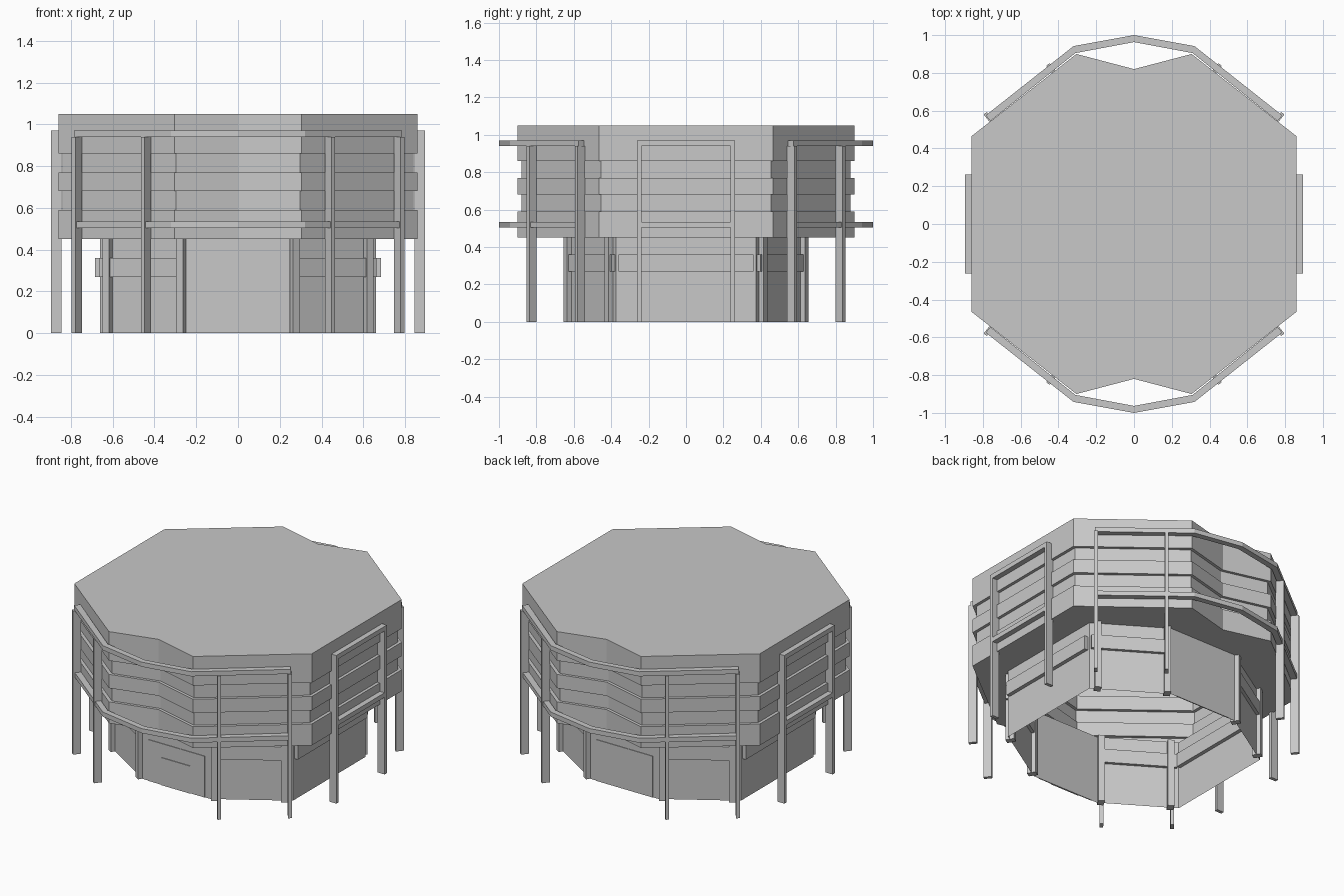
import bpy, bmesh, math
from mathutils import Vector, Matrix

cube = bpy.data.objects.get("Cube")
if cube:
    bpy.data.objects.remove(cube, do_unlink=True)

grey = bpy.data.materials.new("plain grey")
grey.use_nodes = True
tone = (0.58, 0.58, 0.58, 1)
grey.diffuse_color = tone
grey.node_tree.nodes["Principled BSDF"].inputs["Base Color"].default_value = tone


def finish(name, bm):
    mesh = bpy.data.meshes.new(name)
    bm.to_mesh(mesh)
    bm.free()
    mesh.materials.append(grey)
    obj = bpy.data.objects.new(name, mesh)
    bpy.context.collection.objects.link(obj)
    return obj


def outline(side_x, side_y, end_x, end_y, mid_y):
    """Ten-sided plan, mirrored in x and y, counter-clockwise."""
    half = [(side_x, -side_y), (side_x, side_y), (end_x, end_y), (0, mid_y), (-end_x, end_y)]
    return half + [(-x, -y) for x, y in half]


def shell(name, rings, cap=False):
    """Skin a stack of (plan, scale, z) rings."""
    bm = bmesh.new()
    loops = [[bm.verts.new((x * s, y * s, z)) for x, y in plan] for plan, s, z in rings]
    for low, high in zip(loops, loops[1:]):
        n = len(low)
        for i in range(n):
            j = (i + 1) % n
            bm.faces.new((low[i], low[j], high[j], high[i]))
    if cap:
        bm.faces.new(loops[-1])
    return finish(name, bm)


def box(name, centre, size, angle=0):
    bm = bmesh.new()
    bmesh.ops.create_cube(bm, size=1)
    m = Matrix.Translation(centre) @ Matrix.Rotation(angle, 4, "Z") @ Matrix.Diagonal((*size, 1))
    bmesh.ops.transform(bm, matrix=m, verts=bm.verts)
    return finish(name, bm)


def beam(name, a, b, z0, z1, depth):
    """Upright board between two plan points."""
    a, b = Vector(a), Vector(b)
    d, mid = b - a, (a + b) / 2
    return box(name, (mid.x, mid.y, (z0 + z1) / 2), (d.length, depth, z1 - z0),
               math.atan2(d.y, d.x))


def strip(name, inner, outer, z0, z1):
    """Flat bent rail between an inner and an outer path."""
    bm = bmesh.new()
    rows = [[bm.verts.new((x, y, z)) for x, y in path]
            for path, z in ((inner, z0), (outer, z0), (outer, z1), (inner, z1))]
    for r in range(4):
        p, q = rows[r], rows[(r + 1) % 4]
        for i in range(len(p) - 1):
            bm.faces.new((p[i], p[i + 1], q[i + 1], q[i]))
    for k in (0, -1):
        bm.faces.new([row[k] for row in rows])
    bmesh.ops.recalc_face_normals(bm, faces=bm.faces)
    return finish(name, bm)


upper = outline(0.86, 0.465, 0.305, 0.9, 0.82)
lower = outline(0.66, 0.375, 0.245, 0.635, 0.635)
FLOOR, ROOF = 0.45, 1.05

# Ground storey, open below
shell("lower_walls", [(lower, 1, 0), (lower, 1, FLOOR)])

# Upper storey: overhang, walls with two recessed bands, roof
rings = [(lower, 1, FLOOR), (upper, 1, FLOOR)]
for z0, z1 in ((0.59, 0.68), (0.77, 0.86)):
    rings += [(upper, 1, z0), (upper, 0.977, z0), (upper, 0.977, z1), (upper, 1, z1)]
rings.append((upper, 1, ROOF))
shell("upper_storey", rings, cap=True)

# Belts on the side and diagonal ground walls, posts at the diagonal ends
for sx in (1, -1):
    beam("side_belt", (sx * 0.66, -0.36), (sx * 0.66, 0.36), 0.27, 0.36, 0.05)
    for sy in (1, -1):
        a = Vector((sx * 0.66, sy * 0.375))
        b = Vector((sx * 0.245, sy * 0.635))
        beam("diagonal_belt", a.lerp(b, 0.02), a.lerp(b, 0.96), 0.27, 0.36, 0.04)
        for t in (0.1, 0.95):
            beam("wall_post", a.lerp(b, t - 0.04), a.lerp(b, t + 0.04), 0, FLOOR, 0.055)

# Front and back panels, and the door
for sy in (1, -1):
    box("end_panel", (0, sy * 0.636, 0.135), (0.41, 0.006, 0.27))
box("door", (0, -0.64, 0.09), (0.21, 0.008, 0.18))

# Bent rails and their posts at front and back
inner = [(-0.76, 0.545), (-0.31, 0.905), (0, 0.963), (0.31, 0.905), (0.76, 0.545)]
outer = [(-0.785, 0.575), (-0.32, 0.942), (0, 1.0), (0.32, 0.942), (0.785, 0.575)]
for sy in (1, -1):
    for z0, z1 in ((0.505, 0.535), (0.94, 0.97)):
        strip("bent_rail", [(x, sy * y) for x, y in inner],
              [(x, sy * y) for x, y in outer], z0, z1)
    for sx in (1, -1):
        turn = -sx * sy * math.atan2(0.365, 0.465)
        for x, y in ((0.772, 0.567), (0.44, 0.825)):
            box("rail_post", (sx * x, sy * y, 0.47), (0.022, 0.05, 0.94), turn)

# Square frames on the two sides
for sx in (1, -1):
    for sy in (1, -1):
        box("frame_post", (sx * 0.87, sy * 0.25, 0.485), (0.05, 0.022, 0.97))
    for z in (0.52, 0.955):
        box("frame_rail", (sx * 0.87, 0, z), (0.05, 0.5, 0.03))
